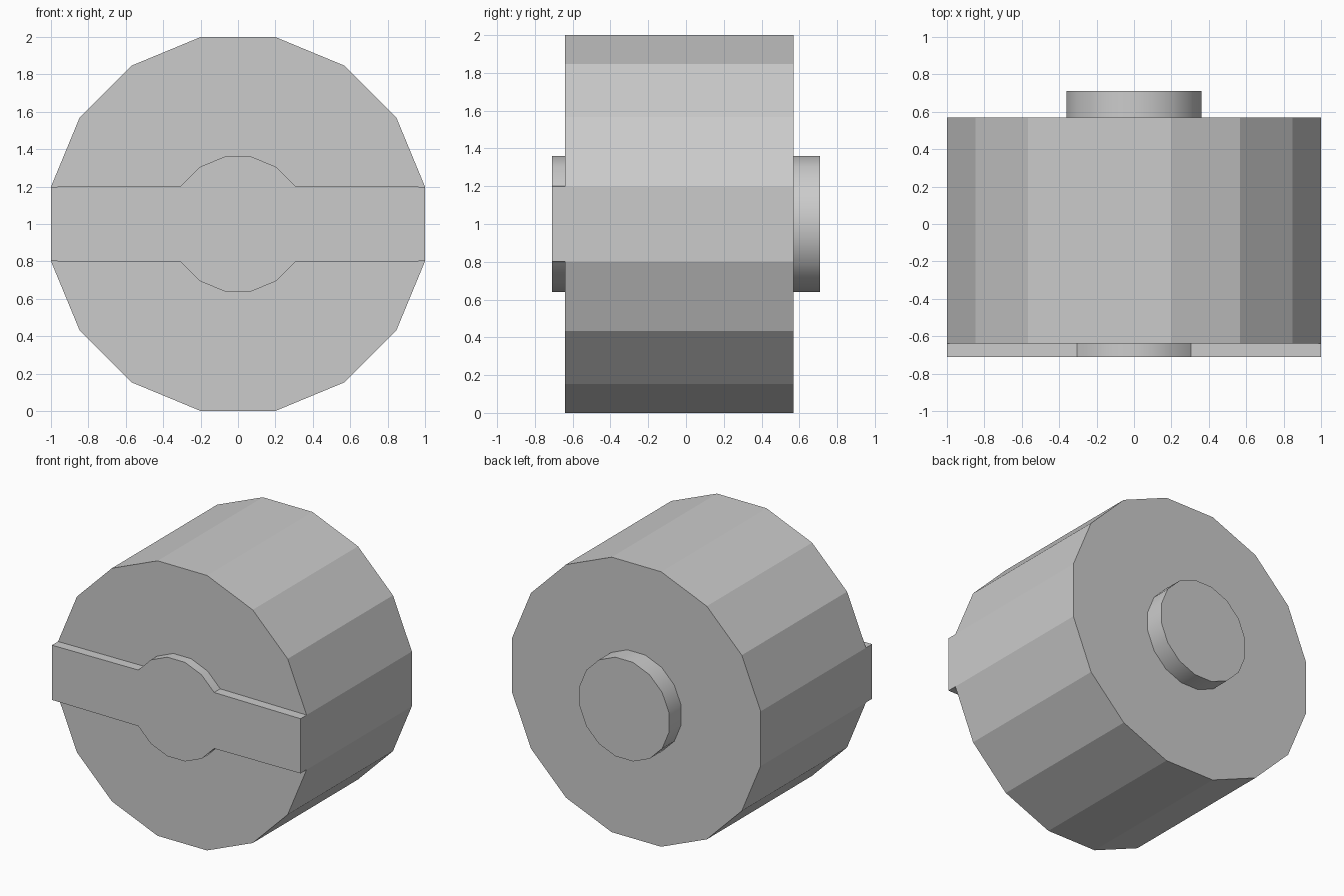
import bpy, bmesh, math

if "Cube" in bpy.data.objects:
    bpy.data.objects.remove(bpy.data.objects["Cube"])

SIDES = 16
STEP = math.tau / SIDES


def ring(apothem):
    # 16-sided outline in x/z with flats on top, bottom and sides
    r = apothem / math.cos(STEP / 2)
    return [(r * math.cos((i + 0.5) * STEP), 1 + r * math.sin((i + 0.5) * STEP))
            for i in range(SIDES)]


def prism(name, outline, y0, y1, front=True, back=True, smooth=False):
    # Extrude a counter-clockwise x/z outline along y
    bm = bmesh.new()
    f = [bm.verts.new((x, y0, z)) for x, z in outline]
    b = [bm.verts.new((x, y1, z)) for x, z in outline]
    n = len(outline)
    for i in range(n):
        j = (i + 1) % n
        bm.faces.new((f[j], f[i], b[i], b[j]))
    if front:
        bm.faces.new(f)
    if back:
        bm.faces.new(b[::-1])
    mesh = bpy.data.meshes.new(name)
    bm.to_mesh(mesh)
    bm.free()
    obj = bpy.data.objects.new(name, mesh)
    bpy.context.collection.objects.link(obj)
    if smooth:
        bpy.ops.object.select_all(action='DESELECT')
        obj.select_set(True)
        bpy.context.view_layer.objects.active = obj
        bpy.ops.object.shade_smooth_by_angle(angle=math.radians(30))
    return obj


rim = ring(1.0)
hub = ring(0.36)

# Faceted drum
prism("drum_body", rim, -0.64, 0.57)

# Round stub on the back
prism("back_hub", hub, 0.57, 0.71, front=False, smooth=True)

# Raised front bar swelling into a round hub at the centre
bar = [rim[15], rim[0]] + hub[1:7] + [rim[7], rim[8]] + hub[9:15]
prism("front_bar", bar, -0.71, -0.64, back=False, smooth=True)
